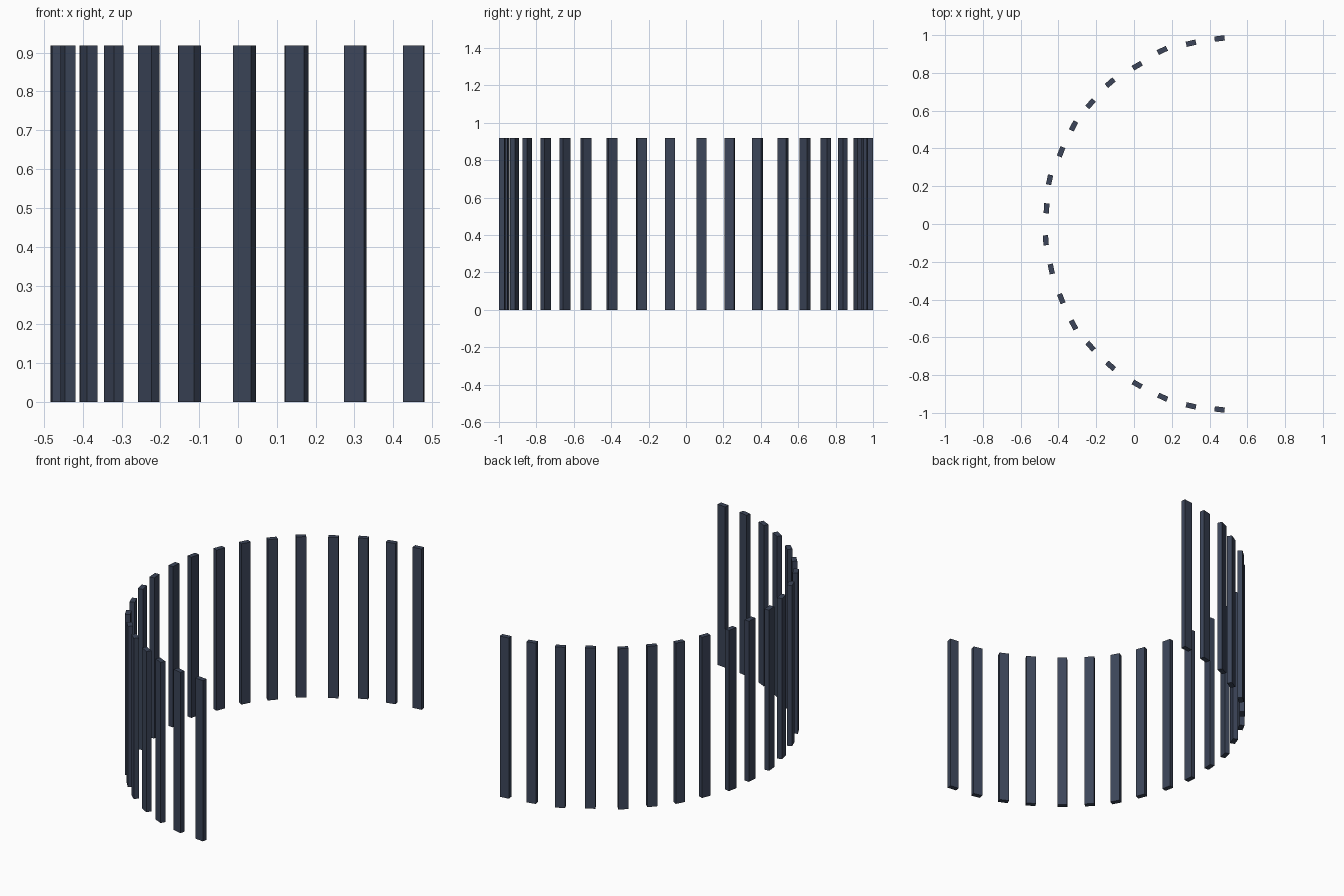
import bpy
from math import radians

if "Cube" in bpy.data.objects:
    bpy.data.objects.remove(bpy.data.objects["Cube"])

W, T, H = 0.053, 0.028, 0.918   # slat width, thickness, height

mat = bpy.data.materials.new("dark_slate")
mat.diffuse_color = (0.045, 0.06, 0.10, 1)
mat.use_nodes = True
mat.node_tree.nodes["Principled BSDF"].inputs["Base Color"].default_value = mat.diffuse_color

# slat centres (x, distance from the x axis) and turn, from the open end to the middle
front_half = [(.453, .982), (.302, .963), (.152, .917), (.017, .849), (-.124, .751),
              (-.230, .647), (-.320, .534), (-.385, .395), (-.438, .238), (-.467, .086)]
back_half = [(.453, .982), (.302, .957), (.150, .919), (.017, .838), (-.126, .748),
             (-.230, .637), (-.320, .519), (-.386, .382), (-.447, .234), (-.463, .083)]
turns = [7, 13, 25, 30, 41, 49, 62, 69, 78, 86]


def slat(name, x, y, angle):
    bpy.ops.mesh.primitive_cube_add(size=1, location=(x, y, H / 2),
                                    rotation=(0, 0, radians(angle)))
    ob = bpy.context.object
    ob.name = name
    ob.scale = (W, T, H)
    ob.data.materials.append(mat)


# curved row of upright slats, open towards +x
for side, half, label in ((-1, front_half, "front_slat"), (1, back_half, "back_slat")):
    for i, ((x, d), a) in enumerate(zip(half, turns)):
        slat(f"{label}_{i + 1}", x, side * d, side * a)
